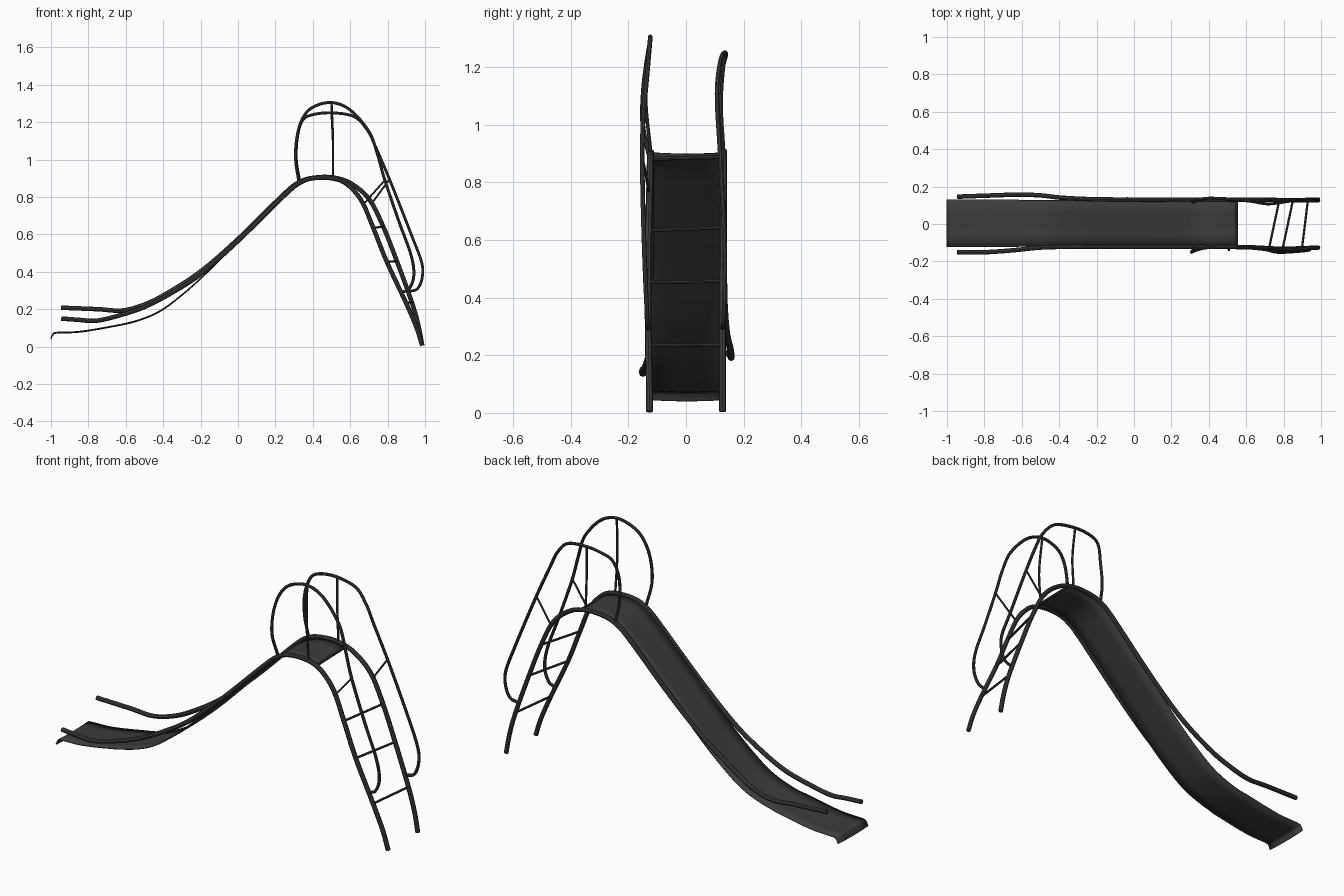
import bpy, bmesh
from mathutils import Vector

cube = bpy.data.objects.get("Cube")
if cube:
    bpy.data.objects.remove(cube, do_unlink=True)

grey = bpy.data.materials.new("dark grey metal")
grey.use_nodes = True
colour = (0.045, 0.045, 0.045, 1)
grey.diffuse_color = colour
grey.node_tree.nodes["Principled BSDF"].inputs["Base Color"].default_value = colour


def smooth_path(points, steps=6):
    """Catmull-Rom samples through the points."""
    p = [Vector(q) for q in points]
    p = [2 * p[0] - p[1]] + p + [2 * p[-1] - p[-2]]
    out = []
    for a, b, c, d in zip(p, p[1:], p[2:], p[3:]):
        for i in range(steps):
            t = i / steps
            out.append(0.5 * (2 * b + (c - a) * t + (2 * a - 5 * b + 4 * c - d) * t ** 2
                              + (3 * b - a - 3 * c + d) * t ** 3))
    return out + [p[-2]]


def add_mesh(name, mesh):
    obj = bpy.data.objects.new(name, mesh)
    bpy.context.collection.objects.link(obj)
    mesh.materials.clear()
    mesh.materials.append(grey)
    bpy.ops.object.select_all(action='DESELECT')
    obj.select_set(True)
    bpy.context.view_layer.objects.active = obj
    bpy.ops.object.shade_smooth_by_angle(angle=0.7)
    return obj


def tube(name, points, radius):
    curve = bpy.data.curves.new(name, 'CURVE')
    curve.dimensions = '3D'
    curve.bevel_depth = radius
    curve.bevel_resolution = 2
    curve.use_fill_caps = True
    path = smooth_path(points) if len(points) > 2 else [Vector(q) for q in points]
    spline = curve.splines.new('POLY')
    spline.points.add(len(path) - 1)
    for point, co in zip(spline.points, path):
        point.co = (*co, 1)
    helper = bpy.data.objects.new(name + " path", curve)
    mesh = bpy.data.meshes.new_from_object(helper)
    bpy.data.objects.remove(helper)
    return add_mesh(name, mesh)


# Long rails: slide edge, over the crest, down the ladder to the ground
tube("front_rail", [
    (-.945, -.15, .15), (-.85, -.152, .143), (-.76, -.149, .138), (-.64, -.14, .165),
    (-.5, -.126, .212), (-.35, -.122, .29), (-.2, -.122, .388), (0, -.122, .565),
    (.25, -.122, .81), (.33, -.122, .875), (.4, -.122, .9), (.5, -.122, .9),
    (.58, -.124, .87), (.66, -.126, .78), (.725, -.13, .63), (.795, -.132, .455),
    (.9, -.13, .23), (.955, -.127, .1), (.985, -.126, .005)], .012)
tube("back_rail", [
    (-.945, .146, .208), (-.75, .153, .2), (-.62, .157, .193), (-.5, .153, .225),
    (-.38, .14, .285), (-.2, .132, .402), (0, .131, .575), (.25, .131, .82),
    (.33, .131, .88), (.4, .131, .902), (.5, .131, .905), (.6, .13, .875),
    (.7, .13, .79), (.775, .128, .645), (.85, .127, .455), (.93, .126, .235),
    (.965, .127, .11), (.985, .127, .005)], .012)

# Hand hoops
tube("front_hoop", [
    (.325, -.126, .885), (.308, -.15, 1.0), (.315, -.148, 1.12), (.345, -.136, 1.22),
    (.4, -.126, 1.28), (.5, -.124, 1.305), (.6, -.127, 1.265), (.7, -.137, 1.15),
    (.745, -.148, 1.03), (.785, -.152, .89), (.86, -.148, .67), (.925, -.142, .49),
    (.94, -.137, .38), (.915, -.134, .31), (.875, -.13, .29)], .008)
tube("back_hoop", [
    (.33, .13, .885), (.312, .122, 1.0), (.318, .116, 1.12), (.345, .13, 1.21),
    (.4, .138, 1.24), (.5, .134, 1.25), (.62, .122, 1.23), (.69, .11, 1.16),
    (.735, .108, 1.07), (.82, .12, .87), (.93, .134, .59), (.982, .134, .45),
    (.985, .132, .37), (.96, .13, .31), (.915, .127, .295)], .008)

# Hoop posts and diagonal braces
tube("front_post", [(.508, -.122, .9), (.508, -.14, 1.1), (.5, -.124, 1.305)], .006)
tube("back_post", [(.508, .131, .905), (.508, .122, 1.08), (.5, .134, 1.25)], .006)
tube("front_brace", [(.67, -.127, .76), (.785, -.152, .89)], .005)
tube("back_brace", [(.715, .13, .765), (.81, .119, .895)], .005)

# Ladder rungs and the crossbar at the head of the bed
for i, (x0, z0, x1, z1) in enumerate([(.722, .633, .777, .643), (.795, .453, .85, .457),
                                      (.898, .235, .93, .236)]):
    tube(f"rung_{i + 1}", [(x0, -.13, z0), (x1, .128, z1)], .006)
tube("top_crossbar", [(.55, -.122, .882), (.55, .13, .888)], .007)

# Slide bed: thin sheet lofted across a side profile, with a turned-down lip
profile = [(-1.0, .045), (-.99, .066), (-.97, .076), (-.85, .081), (-.7, .105),
           (-.55, .137), (-.42, .19), (-.3, .278), (-.18, .385), (0, .565), (.25, .81),
           (.33, .872), (.4, .897), (.48, .9), (.55, .886)]
bm = bmesh.new()
rows = []
for x, _, z in smooth_path([(x, 0, z) for x, z in profile]):
    flare = .004 if x < -.6 else 0
    rows.append([bm.verts.new((x, .004 + s * (.123 + flare), z - .004 * (1 - s * s)))
                 for s in (-1, -.5, 0, .5, 1)])
for a, b in zip(rows, rows[1:]):
    for i in range(len(a) - 1):
        bm.faces.new((a[i], b[i], b[i + 1], a[i + 1]))
bmesh.ops.recalc_face_normals(bm, faces=bm.faces)
sheet = bpy.data.meshes.new("slide_bed")
bm.to_mesh(sheet)
bm.free()
bed = add_mesh("slide_bed", sheet)
solid = bed.modifiers.new("thickness", 'SOLIDIFY')
solid.thickness = .006
solid.offset = 0
